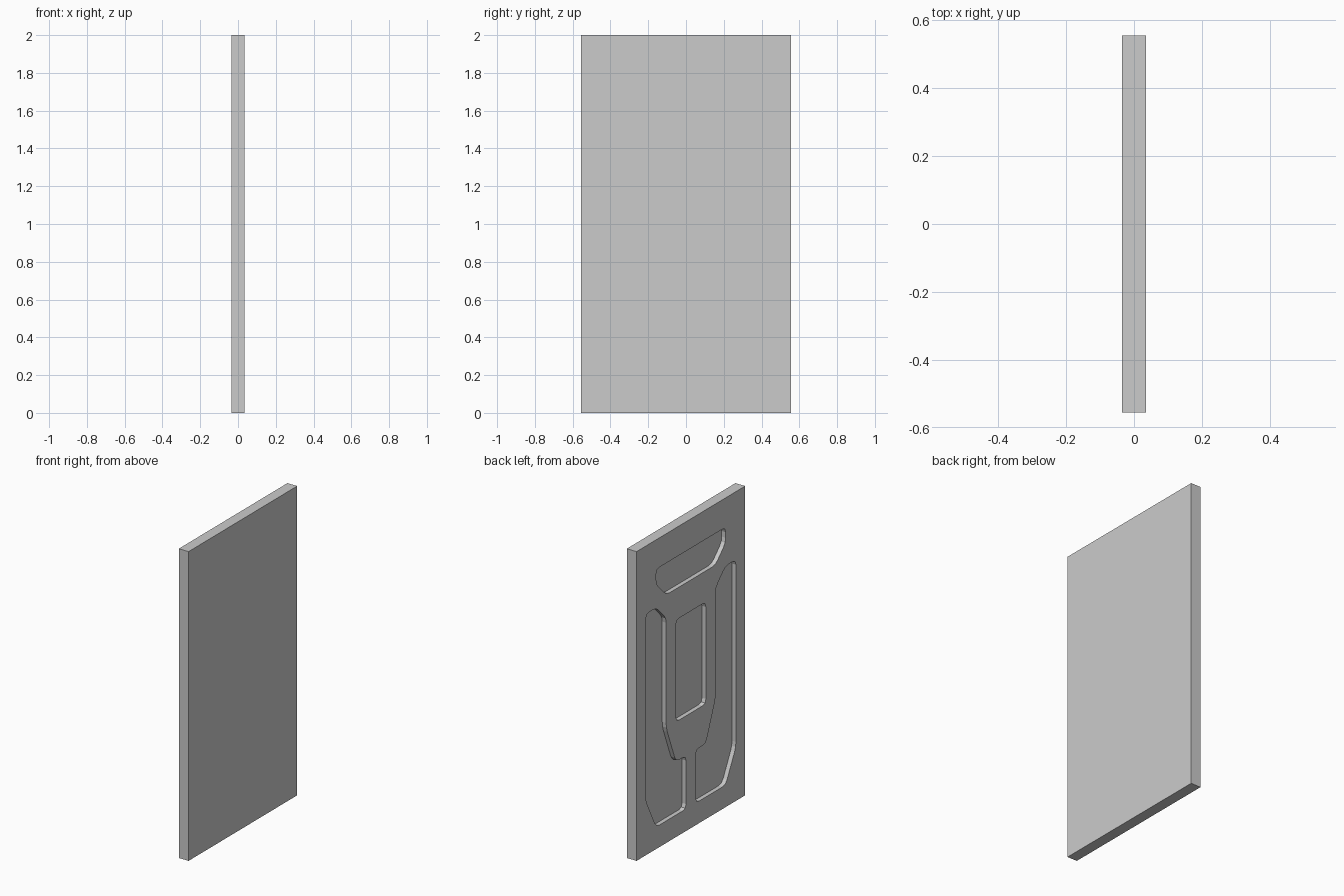
import bpy, bmesh
from mathutils import Vector

if "Cube" in bpy.data.objects:
    bpy.data.objects.remove(bpy.data.objects["Cube"])

HX, HY, H = 0.035, 0.555, 2.0   # half thickness, half width, height
DEPTH = 0.028                   # recess depth


def soften(points, r=0.032):
    """Replace each corner of a closed outline with a small rounded cut."""
    out = []
    n = len(points)
    for i in range(n):
        p = Vector(points[i])
        a = p + (Vector(points[i - 1]) - p).normalized() * r
        b = p + (Vector(points[(i + 1) % n]) - p).normalized() * r
        out += [a, (a + b) * 0.25 + p * 0.5, b]
    return out


def prism(name, outline, x0, x1):
    """Extrude a (y, z) outline from x0 to x1."""
    bm = bmesh.new()
    face = bm.faces.new([bm.verts.new((x0, y, z)) for y, z in outline])
    ext = bmesh.ops.extrude_face_region(bm, geom=[face])
    moved = [v for v in ext["geom"] if isinstance(v, bmesh.types.BMVert)]
    bmesh.ops.translate(bm, verts=moved, vec=(x1 - x0, 0, 0))
    bmesh.ops.recalc_face_normals(bm, faces=bm.faces)
    mesh = bpy.data.meshes.new(name)
    bm.to_mesh(mesh)
    bm.free()
    obj = bpy.data.objects.new(name, mesh)
    bpy.context.collection.objects.link(obj)
    return obj


# Door slab
panel = prism("door_panel", [(-HY, 0), (HY, 0), (HY, H), (-HY, H)], -HX, HX)

# Recess outlines on the -x face; the side recess is mirrored
top = [(0.355, 1.81), (-0.355, 1.81), (-0.355, 1.71),
       (-0.25, 1.605), (0.25, 1.605), (0.355, 1.71)]
centre = [(0.153, 0.745), (0.153, 1.404), (-0.153, 1.404), (-0.153, 0.745)]
side = [(0.46, 1.56), (0.355, 1.56), (0.253, 1.457), (0.253, 0.745),
        (0.153, 0.488), (0.05, 0.488), (0.05, 0.143), (0.355, 0.143), (0.46, 0.35)]
recesses = {
    "top_recess": top,
    "centre_recess": centre,
    "left_recess": side,
    "right_recess": [(-y, z) for y, z in side],
}

# Cut the recesses into the slab
bpy.context.view_layer.objects.active = panel
for name, outline in recesses.items():
    cutter = prism(name + "_cutter", soften(outline), -HX - 0.05, -HX + DEPTH)
    cutter.hide_render = True
    mod = panel.modifiers.new(name, 'BOOLEAN')
    mod.operation = 'DIFFERENCE'
    mod.solver = 'EXACT'
    mod.object = cutter
    bpy.ops.object.modifier_apply(modifier=name)
    bpy.data.objects.remove(cutter)
